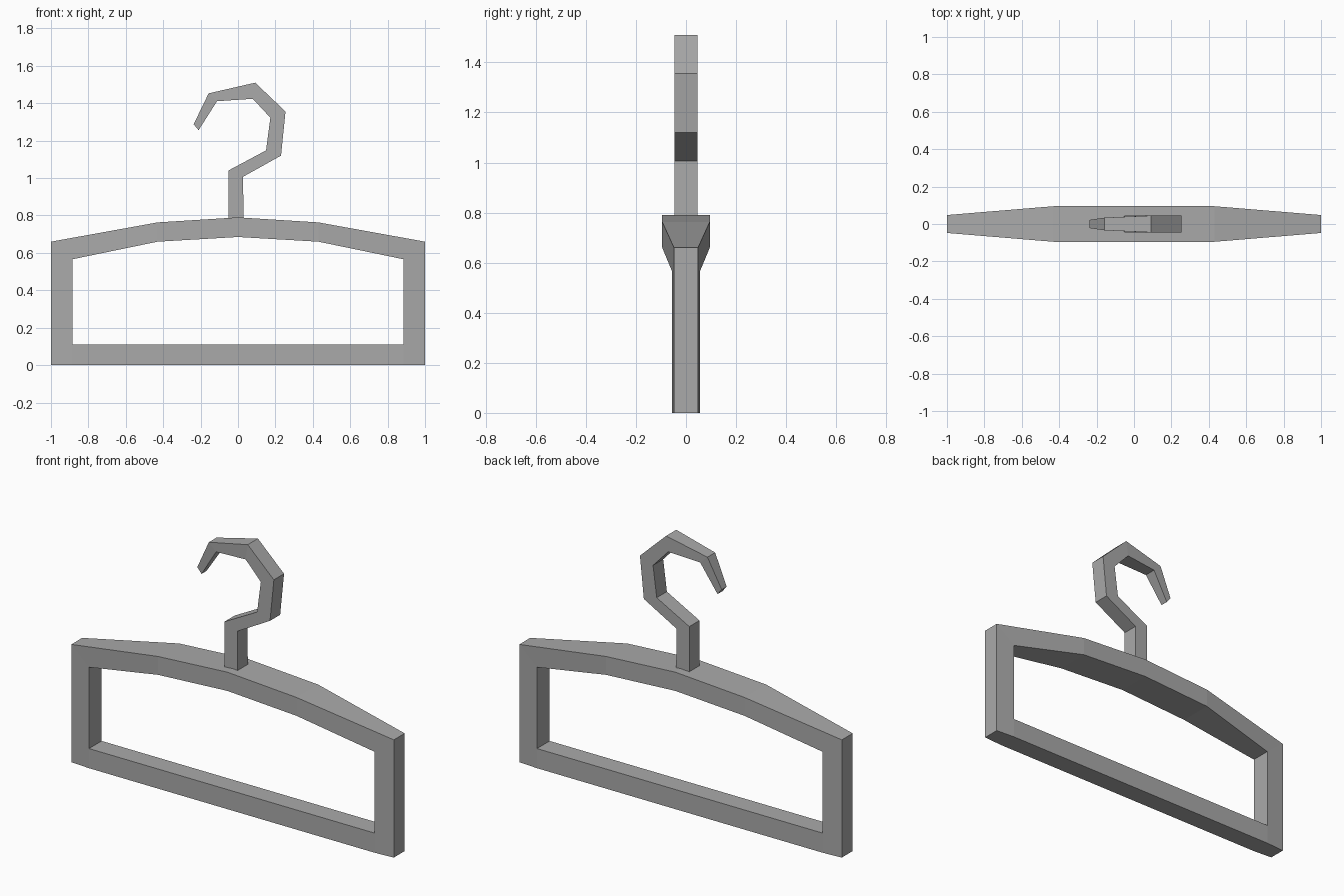
import bpy, bmesh
from mathutils import Vector

cube = bpy.data.objects.get("Cube")
if cube:
    bpy.data.objects.remove(cube, do_unlink=True)

grey = bpy.data.materials.new("plain grey")
grey.use_nodes = True
colour = (0.4, 0.4, 0.4, 1)
grey.diffuse_color = colour
grey.node_tree.nodes["Principled BSDF"].inputs["Base Color"].default_value = colour


def thick_panel(name, quads, depth):
    """Turn flat (x, z) quads into a solid; depth(x, z) is the half thickness."""
    bm = bmesh.new()
    for quad in quads:
        bm.faces.new([bm.verts.new((x, 0, z)) for x, z in quad])
    bmesh.ops.remove_doubles(bm, verts=bm.verts, dist=0.001)
    front = list(bm.verts)
    ext = bmesh.ops.extrude_face_region(bm, geom=bm.faces[:], use_keep_orig=True)
    back = {g for g in ext["geom"] if isinstance(g, bmesh.types.BMVert)}
    for v in front:
        v.co.y = -depth(v.co.x, v.co.z)
    for v in back:
        v.co.y = depth(v.co.x, v.co.z)
    bmesh.ops.recalc_face_normals(bm, faces=bm.faces)
    mesh = bpy.data.meshes.new(name)
    bm.to_mesh(mesh)
    bm.free()
    mesh.materials.append(grey)
    obj = bpy.data.objects.new(name, mesh)
    bpy.context.collection.objects.link(obj)
    return obj


def strip(pairs):
    """Quads between successive (outer, inner) point pairs."""
    return [(a, c, d, b) for (a, b), (c, d) in zip(pairs, pairs[1:])]


# Frame: half of the ring, mirrored across x = 0
half = strip([
    ((0, 0.79), (0, 0.685)),
    ((0.43, 0.763), (0.43, 0.66)),
    ((1, 0.66), (0.885, 0.566)),
    ((1, 0.11), (0.885, 0.11)),
])
half += [((1, 0.11), (1, 0), (0.885, 0), (0.885, 0.11)),
         ((0.885, 0.11), (0.885, 0), (0, 0), (0, 0.11))]
ring = half + [tuple((-x, z) for x, z in reversed(q)) for q in half]


def frame_depth(x, z):
    # The shoulders are thick in the middle and taper towards the ends
    x = abs(x)
    if x > 0.95:
        return 0.048
    if x > 0.8 or z < 0.3:
        return 0.056
    return 0.095


thick_panel("hanger_frame", ring, frame_depth)

# Hook: bent strip, thinning towards the tip
hook = strip([
    ((-0.052, 0.74), (0.03, 0.74)),
    ((-0.052, 1.04), (0.027, 1.007)),
    ((0.15, 1.148), (0.23, 1.12)),
    ((0.173, 1.323), (0.254, 1.356)),
    ((0.079, 1.424), (0.092, 1.51)),
    ((-0.112, 1.411), (-0.157, 1.453)),
    ((-0.211, 1.256), (-0.237, 1.288)),
])


def hook_depth(x, z):
    if x < -0.2:
        return 0.022
    return 0.034 if x < -0.1 else 0.045


thick_panel("hook", hook, hook_depth)
